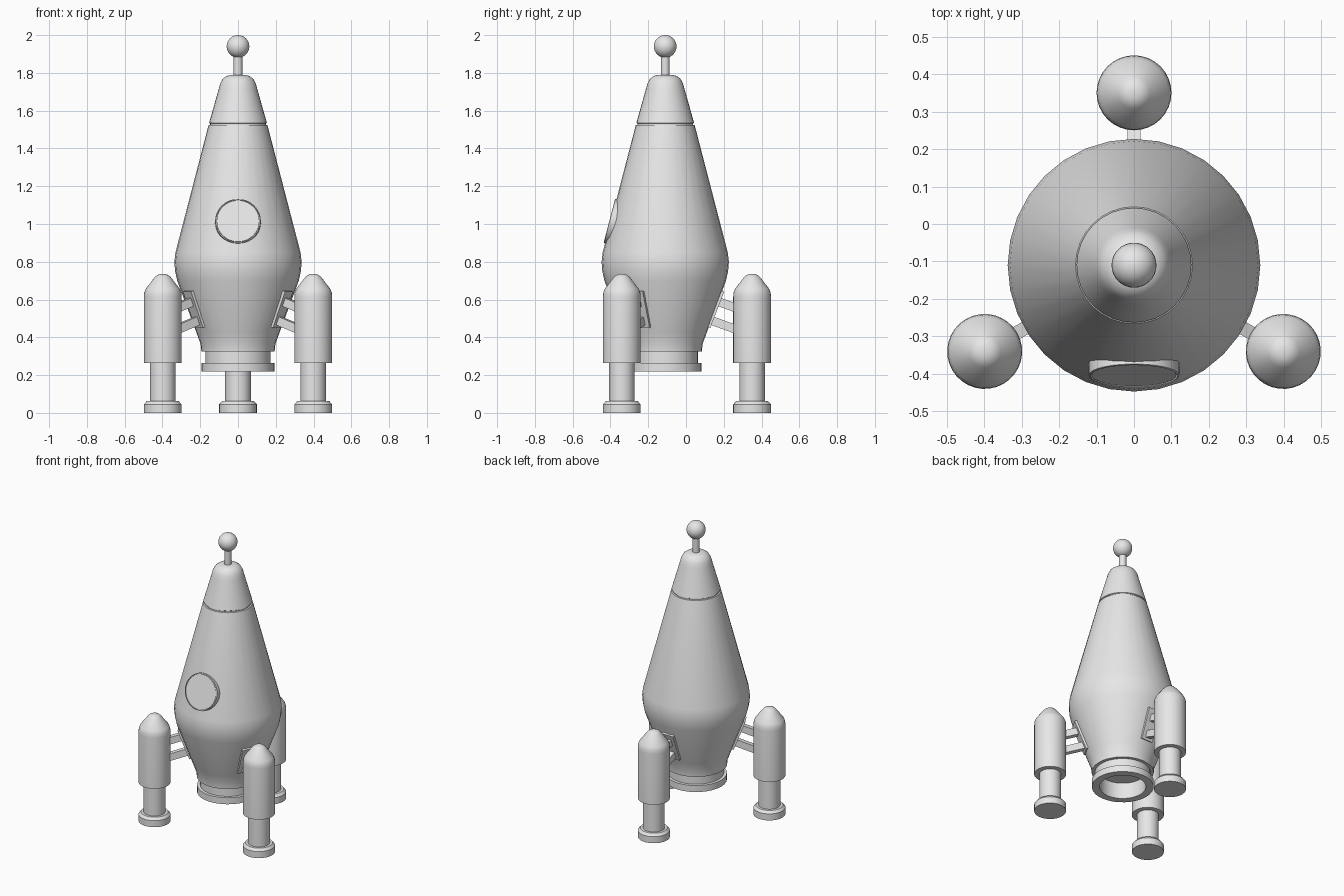
import bpy
import bmesh
import math
from mathutils import Matrix, Vector

cube = bpy.data.objects.get("Cube")
if cube:
    bpy.data.objects.remove(cube, do_unlink=True)

# Single plain finish
GREY = (0.8, 0.8, 0.8, 1.0)
paint = bpy.data.materials.new("plain_grey")
paint.use_nodes = True
paint.diffuse_color = GREY
paint.node_tree.nodes["Principled BSDF"].inputs["Base Color"].default_value = GREY

AXIS = Vector((0, -0.11, 0))  # rocket centre line


def finish(name, bm, matrix):
    """Turn a bmesh into a smooth-shaded, painted object."""
    bmesh.ops.remove_doubles(bm, verts=bm.verts, dist=1e-5)
    bmesh.ops.recalc_face_normals(bm, faces=bm.faces)
    mesh = bpy.data.meshes.new(name)
    bm.to_mesh(mesh)
    bm.free()
    mesh.materials.append(paint)
    obj = bpy.data.objects.new(name, mesh)
    obj.matrix_world = matrix
    bpy.context.collection.objects.link(obj)
    bpy.ops.object.select_all(action='DESELECT')
    obj.select_set(True)
    bpy.context.view_layer.objects.active = obj
    bpy.ops.object.shade_smooth_by_angle(angle=math.radians(30))
    return obj


def lathe(name, profile, matrix, steps=32):
    """Revolve (radius, height) points around local z."""
    bm = bmesh.new()
    verts = [bm.verts.new((r, 0, z)) for r, z in profile]
    edges = [bm.edges.new(pair) for pair in zip(verts, verts[1:])]
    bmesh.ops.spin(bm, geom=verts + edges, cent=(0, 0, 0), axis=(0, 0, 1),
                   angle=math.tau, steps=steps, use_merge=True)
    return finish(name, bm, matrix)


def box(name, size, matrix):
    bm = bmesh.new()
    bmesh.ops.create_cube(bm, size=1, matrix=Matrix.Diagonal((*size, 1)))
    return finish(name, bm, matrix)


centre = Matrix.Translation(AXIS)

# Hull with hollow nozzle, collar groove and nose seam
lathe("hull", [
    (0, 0.33), (0.145, 0.33), (0.145, 0.22), (0.193, 0.22), (0.193, 0.265),
    (0.173, 0.265), (0.173, 0.325), (0.194, 0.325), (0.198, 0.365),
    (0.22, 0.425), (0.322, 0.7), (0.333, 0.75), (0.337, 0.8), (0.331, 0.85),
    (0.156, 1.523), (0.148, 1.525), (0.148, 1.532), (0.153, 1.535),
    (0.102, 1.715), (0.094, 1.745), (0.08, 1.77), (0.06, 1.784),
    (0.035, 1.79), (0, 1.79)], centre)

# Antenna and ball
lathe("antenna_rod", [(0, 1.77), (0.023, 1.77), (0.023, 1.9), (0, 1.9)], centre, 16)
ball = bmesh.new()
bmesh.ops.create_uvsphere(ball, u_segments=32, v_segments=16, radius=0.06)
finish("antenna_ball", ball, Matrix.Translation(AXIS + Vector((0, 0, 1.94))))

# Round porthole lying on the sloping front of the hull
lean = math.atan2(0.175, 0.673)
lathe("porthole", [
    (0, 0.004), (0.113, 0.004), (0.113, -0.004), (0.116, -0.004),
    (0.116, 0.006), (0.121, 0.004), (0.121, -0.04), (0, -0.04)],
    Matrix.Translation((0, -0.4, 1.015)) @ Matrix.Rotation(math.pi / 2 - lean, 4, 'X'), 40)

# Three boosters, each with a leg, foot, mounting plate and two struts
PLACES = {"back": 90, "right": 210, "left": 330}
for side, degrees in PLACES.items():
    arm = centre @ Matrix.Rotation(math.radians(degrees), 4, 'Z')
    spot = arm @ Matrix.Translation((0.46, 0, 0))
    lathe(side + "_booster", [
        (0, 0.265), (0.1, 0.265), (0.1, 0.615), (0.098, 0.638), (0.09, 0.657),
        (0.043, 0.718), (0.031, 0.729), (0.016, 0.735), (0, 0.736)], spot)
    lathe(side + "_leg", [(0, 0.04), (0.068, 0.04), (0.068, 0.28), (0, 0.28)], spot)
    lathe(side + "_foot", [
        (0, 0), (0.1, 0), (0.1, 0.045), (0.085, 0.062), (0, 0.062)], spot)
    box(side + "_mount_plate", (0.024, 0.085, 0.205),
        arm @ Matrix.Translation((0.264, 0, 0.55)) @ Matrix.Rotation(math.radians(21), 4, 'Y'))
    for label, height in (("upper", 0.575), ("lower", 0.462)):
        box(side + "_" + label + "_strut", (0.2, 0.036, 0.046),
            arm @ Matrix.Translation((0.32, 0, height)) @ Matrix.Rotation(math.radians(20), 4, 'Y'))
